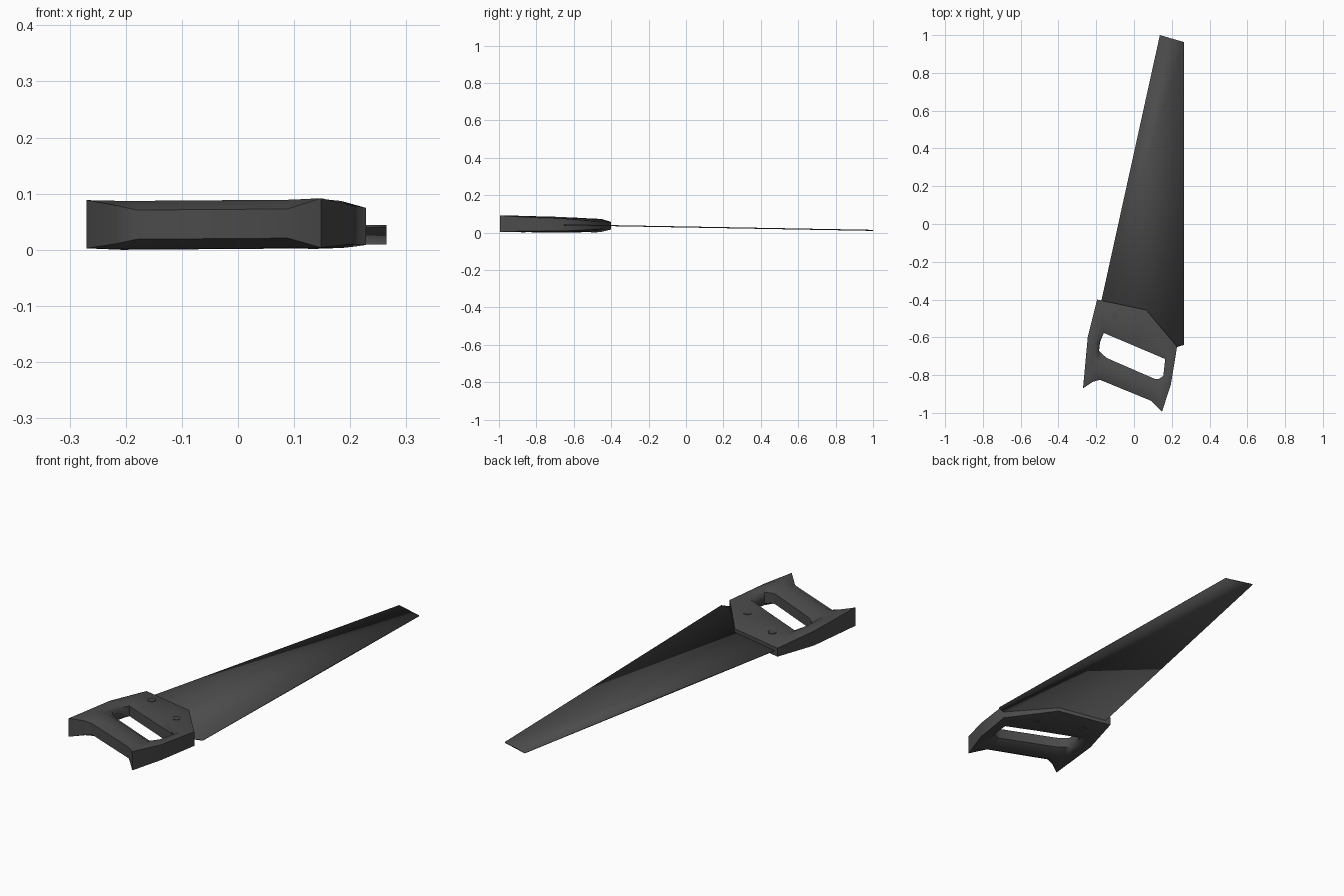
import bpy, bmesh, math
from mathutils import Matrix

old = bpy.data.objects.get("Cube")
if old:
    bpy.data.objects.remove(old)

mat = bpy.data.materials.new("dark grey")
mat.use_nodes = True
COLOR = (0.07, 0.07, 0.07, 1)
mat.diffuse_color = COLOR
mat.node_tree.nodes["Principled BSDF"].inputs["Base Color"].default_value = COLOR


def lean(y):
    """Height of the saw's middle plane, which slopes down to the tip."""
    return 0.03 - 0.018 * y


def finish(bm, name, angle=None):
    bmesh.ops.recalc_face_normals(bm, faces=bm.faces)
    mesh = bpy.data.meshes.new(name)
    bm.to_mesh(mesh)
    bm.free()
    mesh.materials.append(mat)
    obj = bpy.data.objects.new(name, mesh)
    bpy.context.collection.objects.link(obj)
    bpy.ops.object.select_all(action='DESELECT')
    obj.select_set(True)
    bpy.context.view_layer.objects.active = obj
    if angle is None:
        bpy.ops.object.shade_smooth()
    else:
        bpy.ops.object.shade_smooth_by_angle(angle=math.radians(angle))
    return obj


# Blade: thin tapered plate with soft normals
outline = [(0.137, 1.0), (0.265, 0.963), (0.265, -0.64), (0.215, -0.655), (-0.178, -0.43)]
bm = bmesh.new()
top, bottom = [[bm.verts.new((x, y, lean(y) + s * 0.0028)) for x, y in outline] for s in (1, -1)]
bm.faces.new(top)
bm.faces.new(bottom[::-1])
for i in range(len(outline)):
    j = (i + 1) % len(outline)
    bm.faces.new((top[i], top[j], bottom[j], bottom[i]))
finish(bm, "blade")

# Handle: closed ring; each station is outer point, hole point,
# then half thickness at the outer edge, the crown and the hole edge
stations = [
    ((-0.195, -0.40), (-0.16, -0.577), 0.020, 0.034, 0.024),
    ((0.065, -0.455), (0.02, -0.653), 0.020, 0.034, 0.024),
    ((0.228, -0.65), (0.165, -0.715), 0.033, 0.036, 0.026),
    ((0.195, -0.85), (0.155, -0.805), 0.036, 0.042, 0.026),
    ((0.148, -0.995), (0.132, -0.82), 0.044, 0.044, 0.024),
    ((0.088, -0.935), (0.11, -0.82), 0.026, 0.043, 0.024),
    ((-0.18, -0.825), (-0.143, -0.71), 0.026, 0.043, 0.024),
    ((-0.217, -0.835), (-0.167, -0.69), 0.034, 0.043, 0.024),
    ((-0.27, -0.87), (-0.185, -0.67), 0.043, 0.043, 0.024),
    ((-0.245, -0.60), (-0.18, -0.625), 0.034, 0.040, 0.026),
]
bm = bmesh.new()
rings = []
for outer, inner, edge, crown, hole in stations:
    section = [(0, edge), (0.28, crown), (0.72, crown), (1, hole)]
    section += [(t, -h) for t, h in reversed(section)]
    ring = []
    for t, h in section:
        x = outer[0] + (inner[0] - outer[0]) * t
        y = outer[1] + (inner[1] - outer[1]) * t
        ring.append(bm.verts.new((x, y, lean(y) + h)))
    rings.append(ring)
for a, b in zip(rings, rings[1:] + rings[:1]):
    for k in range(len(a)):
        m = (k + 1) % len(a)
        bm.faces.new((a[k], b[k], b[m], a[m]))
finish(bm, "handle", 50)

# Rivets: short studs through both sides of the handle
for name, x, y in (("upper_rivet", -0.105, -0.49), ("lower_rivet", 0.09, -0.585)):
    bm = bmesh.new()
    bmesh.ops.create_cone(bm, cap_ends=True, segments=10, radius1=0.018, radius2=0.018,
                          depth=0.074, matrix=Matrix.Translation((x, y, lean(y))))
    finish(bm, name, 40)
